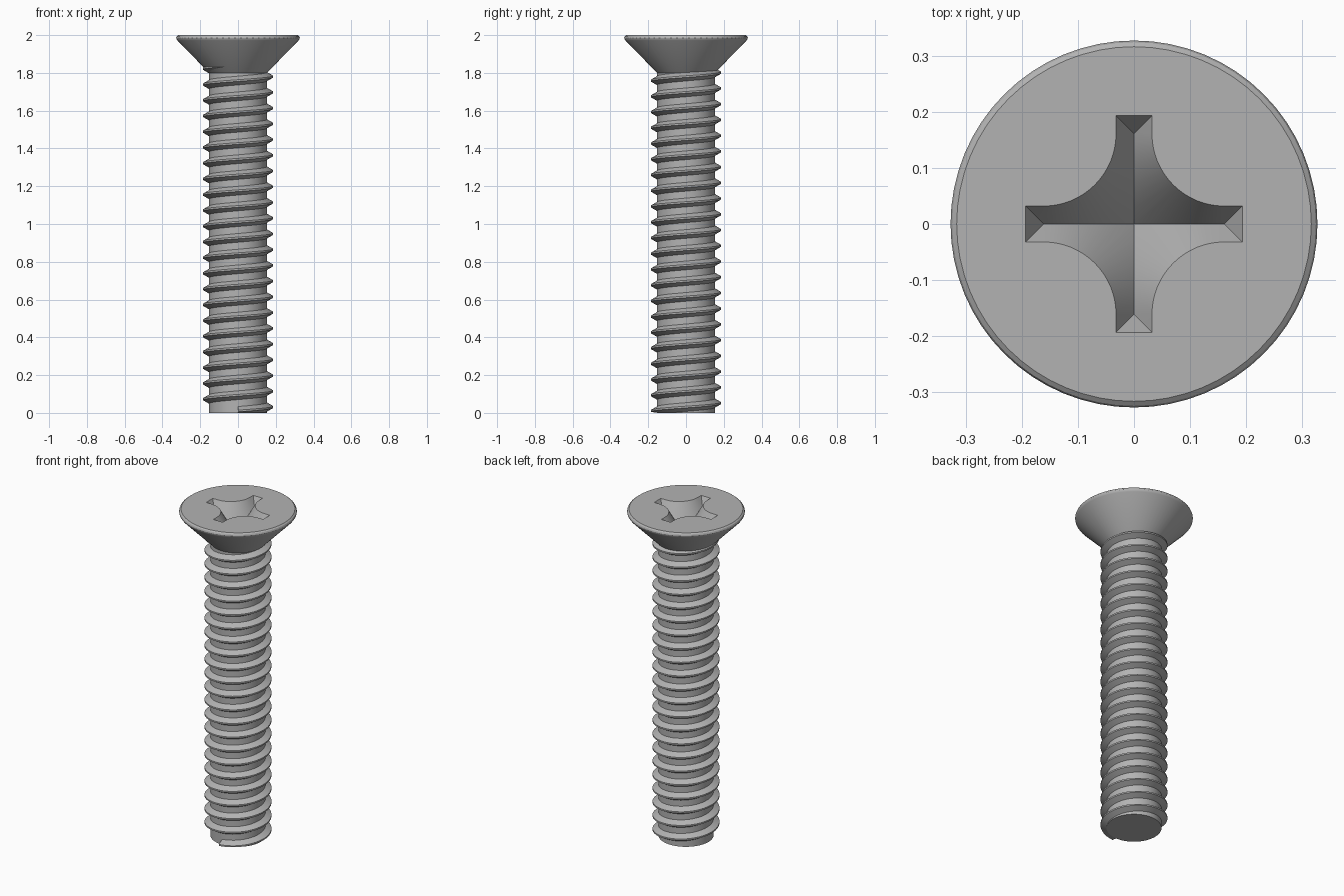
import bpy, bmesh, math
from math import cos, sin, pi

if "Cube" in bpy.data.objects:
    bpy.data.objects.remove(bpy.data.objects["Cube"])

SEG = 64
ROOT, CREST, PITCH = 0.153, 0.186, 0.0833
HEAD_R, HEAD_BASE = 0.327, 1.80
ARM, HALF, DRAFT = 0.193, 0.032, 1.75     # recess arm length, half width, wall slope

steel = bpy.data.materials.new("grey steel")
steel.diffuse_color = (0.45, 0.45, 0.45, 1)
steel.use_nodes = True
steel.node_tree.nodes["Principled BSDF"].inputs["Base Color"].default_value = steel.diffuse_color


def finish(bm, name, angle=30):
    bmesh.ops.remove_doubles(bm, verts=bm.verts, dist=1e-5)
    bmesh.ops.recalc_face_normals(bm, faces=bm.faces)
    mesh = bpy.data.meshes.new(name)
    bm.to_mesh(mesh)
    bm.free()
    mesh.materials.append(steel)
    ob = bpy.data.objects.new(name, mesh)
    bpy.context.collection.objects.link(ob)
    bpy.context.view_layer.objects.active = ob
    ob.select_set(True)
    bpy.ops.object.shade_smooth_by_angle(angle=math.radians(angle))
    ob.select_set(False)
    return ob


def face(bm, pts):
    return bm.faces.new([bm.verts.new(p) for p in pts])


def ring(r, z):
    return [(r * cos(2 * pi * i / SEG), r * sin(2 * pi * i / SEG), z) for i in range(SEG)]


def lathe(bm, profile):
    rings = [ring(r, z) for r, z in profile]
    for a, b in zip(rings, rings[1:]):
        for i in range(SEG):
            j = (i + 1) % SEG
            face(bm, [a[i], a[j], b[j], b[i]])
    return rings


# Shank core with a flat end
bm = bmesh.new()
rings = lathe(bm, [(ROOT, 0), (ROOT, HEAD_BASE)])
face(bm, rings[0])
finish(bm, "shank")

# Helical thread ridge, trimmed flush with the shank end
bm = bmesh.new()
profile = [(ROOT - 0.004, -0.0255), (CREST, -0.0045), (CREST, 0.0045), (ROOT - 0.004, 0.0255)]
STEPS = 48
start = -0.5 * pi
stop = pi + 1.29 + 21 * 2 * pi
count = int((stop - start) / (2 * pi) * STEPS)
rows = []
for i in range(count + 1):
    t = start + (stop - start) * i / count
    z = 0.031 + PITCH * t / (2 * pi)
    rows.append([bm.verts.new((r * cos(t), r * sin(t), max(0, z + dz))) for r, dz in profile])
for a, b in zip(rows, rows[1:]):
    for k in range(3):
        bm.faces.new([a[k], a[k + 1], b[k + 1], b[k]])
bm.faces.new(rows[0])
bm.faces.new(rows[-1])
finish(bm, "thread")

# Countersunk head with a rounded rim
bm = bmesh.new()
lathe(bm, [(ROOT, HEAD_BASE), (HEAD_R - 0.006, 1.972), (HEAD_R - 0.001, 1.980),
           (HEAD_R, 1.986), (HEAD_R - 0.003, 1.994), (HEAD_R - 0.011, 2.0)])

# Cross recess: one quadrant of walls and top face, repeated four times
c = ARM - HALF                # centre of the corner arc
R = c - HALF
N = 16


def valley(x, y, d):
    return (x, y, 2 - DRAFT * d)


arc, floor = [], []
for i in range(N + 1):
    a = 1.5 * pi - 0.5 * pi * i / N
    arc.append((c + R * cos(a), c + R * sin(a), 2.0))
    reach = c / max(abs(cos(a)), abs(sin(a)))
    floor.append(valley(c + reach * cos(a), c + reach * sin(a), reach - R))
tip = valley(c, 0, HALF)
rim = HEAD_R - 0.011
outer = [(rim * cos(2 * pi * i / SEG), rim * sin(2 * pi * i / SEG), 2.0)
         for i in range(SEG // 4, -1, -1)]
inner = [(ARM, 0, 2.0), (ARM, HALF, 2.0)] + arc + [(HALF, ARM, 2.0), (0, ARM, 2.0)]

for q in range(4):
    ca, sa = round(cos(q * pi / 2)), round(sin(q * pi / 2))

    def turn(pts):
        return [(x * ca - y * sa, x * sa + y * ca, z) for x, y, z in pts]

    face(bm, turn(inner + outer))
    face(bm, turn([(ARM, -HALF, 2), (ARM, 0, 2), (ARM, HALF, 2), tip]))
    face(bm, turn([(ARM, HALF, 2), arc[0], tip]))
    face(bm, turn([(HALF, ARM, 2), arc[-1], valley(0, c, HALF)]))
    for i in range(N):
        face(bm, turn([arc[i], arc[i + 1], floor[i + 1], floor[i]]))
finish(bm, "countersunk_head", 25)
